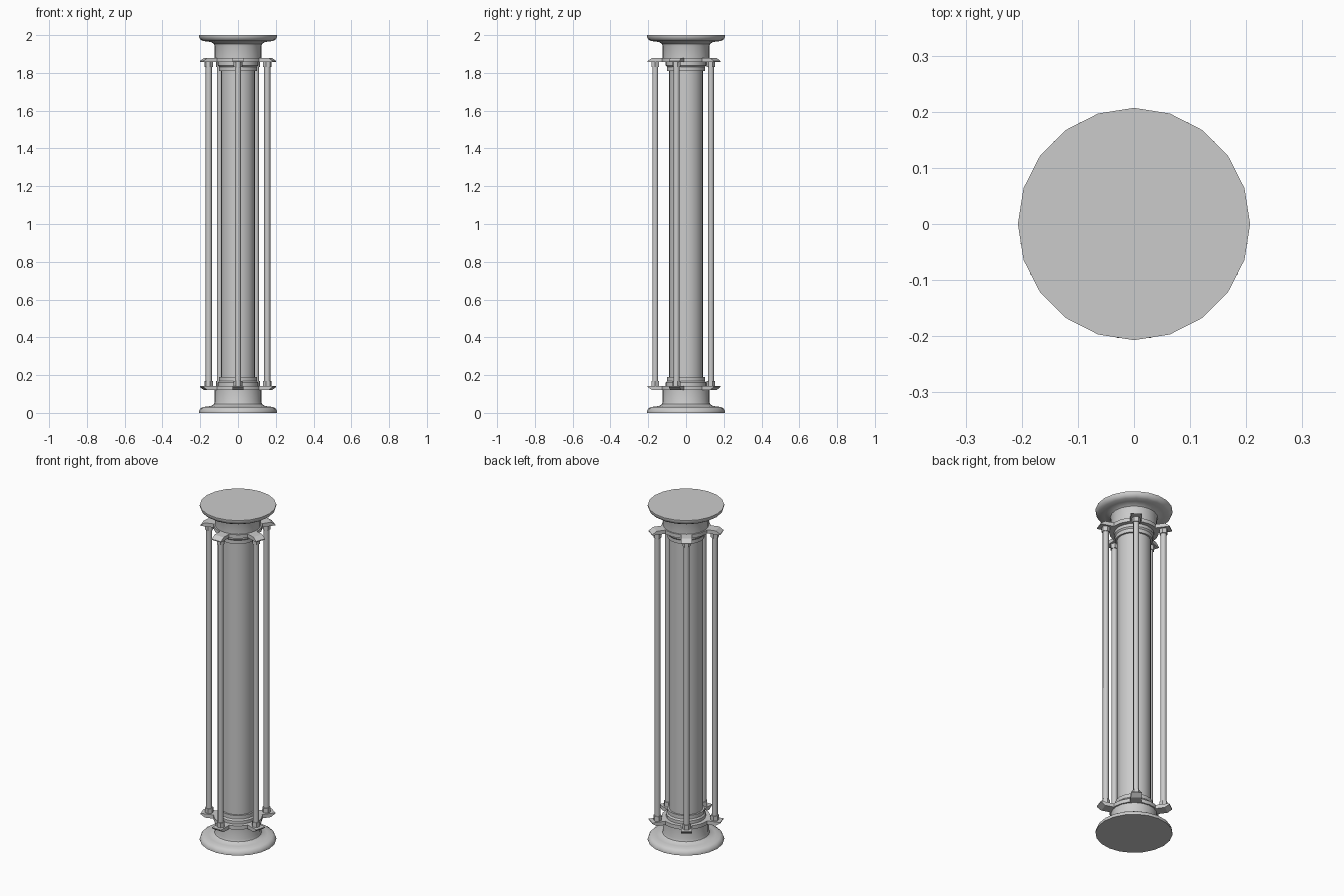
import bpy, bmesh, math
from mathutils import Matrix, Vector

if "Cube" in bpy.data.objects:
    bpy.data.objects.remove(bpy.data.objects["Cube"])


def finish(name, bm, smooth=None):
    bmesh.ops.recalc_face_normals(bm, faces=bm.faces)
    me = bpy.data.meshes.new(name)
    bm.to_mesh(me)
    bm.free()
    ob = bpy.data.objects.new(name, me)
    bpy.context.collection.objects.link(ob)
    if smooth:
        bpy.ops.object.select_all(action='DESELECT')
        ob.select_set(True)
        bpy.context.view_layer.objects.active = ob
        bpy.ops.object.shade_smooth_by_angle(angle=math.radians(smooth))
    return ob


def lathe(name, profile, flip, sides=20):
    """Revolve (radius, height) points; flip mirrors them to the top end."""
    bm = bmesh.new()
    rings = []
    for r, z in profile:
        z = 2 - z if flip else z
        rings.append([bm.verts.new((r * math.cos(a), r * math.sin(a), z))
                      for a in (math.tau * i / sides for i in range(sides))])
    for a, b in zip(rings, rings[1:]):
        for i in range(sides):
            j = (i + 1) % sides
            bm.faces.new((a[i], a[j], b[j], b[i]))
    bm.faces.new(rings[0])
    bm.faces.new(rings[-1])
    return finish(name, bm, 35)


def prism(name, r, z0, z1, x, y, sides, angle, smooth=None):
    bm = bmesh.new()
    bmesh.ops.create_cone(bm, cap_ends=True, segments=sides, radius1=r, radius2=r,
                          depth=z1 - z0,
                          matrix=Matrix.Translation((x, y, (z0 + z1) / 2))
                          @ Matrix.Rotation(angle, 4, 'Z'))
    return finish(name, bm, smooth)


def tab(name, angle, flip):
    """Flange lug with a chamfered outer end."""
    side = [(0.09, 0.12), (0.178, 0.12), (0.203, 0.137), (0.203, 0.142), (0.09, 0.142)]
    bm = bmesh.new()
    ends = []
    for y in (-0.03, 0.03):
        ends.append([bm.verts.new((r, y, 2 - z if flip else z)) for r, z in side])
    bm.faces.new(ends[0])
    bm.faces.new(ends[1])
    for i in range(len(side)):
        j = (i + 1) % len(side)
        bm.faces.new((ends[0][i], ends[0][j], ends[1][j], ends[1][i]))
    bm.transform(Matrix.Rotation(angle, 4, 'Z'))
    return finish(name, bm)


# Central shaft
lathe("shaft", [(0.091, 0.1), (0.091, 1.9)], False)

# Flared foot, flange and stepped collar at each end
for end, flip in (("bottom", False), ("top", True)):
    lathe(end + "_foot", [(0.207, 0), (0.207, 0.008), (0.201, 0.022), (0.187, 0.031),
                          (0.16, 0.034), (0.14, 0.038), (0.128, 0.046),
                          (0.124, 0.058), (0.124, 0.122)], flip)
    lathe(end + "_flange", [(0.132, 0.12), (0.132, 0.142)], flip)
    lathe(end + "_collar", [(0.108, 0.142), (0.108, 0.16), (0.101, 0.168),
                            (0.101, 0.19)], flip)

# Five outer rods, each with a lug and hex nut at both ends
for k in range(5):
    a = math.radians(-90 + 72 * k)
    x, y = 0.163 * math.cos(a), 0.163 * math.sin(a)
    prism(f"rod_{k}", 0.0165, 0.13, 1.87, x, y, 8, a + math.pi / 8, 50)
    for end, flip in (("bottom", False), ("top", True)):
        tab(f"{end}_lug_{k}", a, flip)
        z0, z1 = (1.83, 1.86) if flip else (0.14, 0.17)
        prism(f"{end}_nut_{k}", 0.023, z0, z1, x, y, 6, a)
